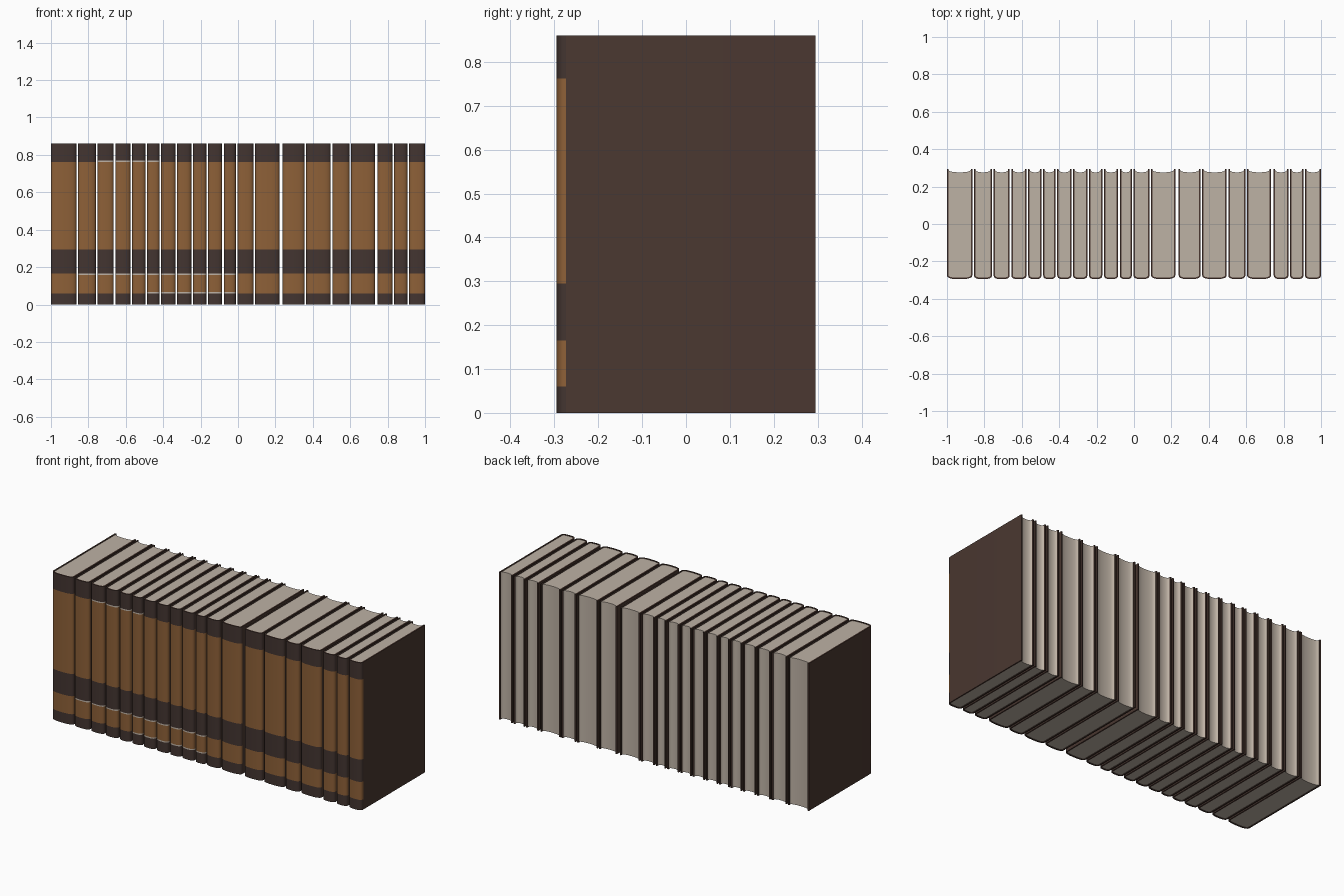
import bpy, bmesh
from math import sin, cos, pi, radians, copysign

if "Cube" in bpy.data.objects:
    bpy.data.objects.remove(bpy.data.objects["Cube"])


def material(name, rgb):
    m = bpy.data.materials.new(name)
    m.use_nodes = True
    m.diffuse_color = (*rgb, 1)
    m.node_tree.nodes["Principled BSDF"].inputs["Base Color"].default_value = (*rgb, 1)
    return m


COVER = material("cover brown", (0.069, 0.039, 0.030))
BAND = material("spine dark brown", (0.056, 0.035, 0.030))
LEATHER = material("spine tan", (0.270, 0.118, 0.039))
PAPER = material("paper cream", (0.515, 0.445, 0.376))

HEIGHT, BACK, SHOULDER, BULGE = 0.86, 0.295, -0.273, 0.022
BOARD, GAP, INSET, ARC = 0.008, 0.009, 0.003, 14

# Lines between neighbouring books, left to right
EDGES = [-1.0, -0.86, -0.755, -0.66, -0.57, -0.49, -0.415, -0.33, -0.245, -0.165, -0.08,
         -0.007, 0.087, 0.23, 0.36, 0.50, 0.60, 0.74, 0.83, 0.91, 1.0]
WIDE_GAPS = {0.23: 0.018, 0.74: 0.014}

# Spine heights: band limits with thin seams between them
LEVELS = [0, 0.06, 0.067, 0.158, 0.165, 0.295, 0.762, 0.769, HEIGHT]
LEATHER_ROWS = {2, 5}
SEAM_BOOKS = {1: range(5, 11), 3: range(1, 11), 6: range(2, 6)}


def spine_arc(w, depth):
    """Flattened rounded spine from the left shoulder to the right one."""
    pts = []
    for i in range(ARC + 1):
        a = pi - pi * i / ARC
        x = copysign(abs(cos(a)) ** 0.75, cos(a)) * w
        pts.append((x, SHOULDER - depth * abs(sin(a)) ** 0.75))
    return pts


def finish(bm, name, mats, x):
    bmesh.ops.recalc_face_normals(bm, faces=bm.faces)
    mesh = bpy.data.meshes.new(name)
    bm.to_mesh(mesh)
    bm.free()
    for m in mats:
        mesh.materials.append(m)
    ob = bpy.data.objects.new(name, mesh)
    ob.location.x = x
    bpy.context.collection.objects.link(ob)
    bpy.ops.object.select_all(action='DESELECT')
    ob.select_set(True)
    bpy.context.view_layer.objects.active = ob
    bpy.ops.object.shade_smooth_by_angle(angle=radians(35))


def row_material(row, book):
    if row in LEATHER_ROWS:
        return 2
    if row in SEAM_BOOKS:
        if book in SEAM_BOOKS[row]:
            return 3
        return 2 if row != 6 else 1
    return 1


def make_cover(book, w, x):
    """U-shaped binding: two boards joined by the banded spine."""
    outer = [(-w, BACK)] + spine_arc(w, BULGE) + [(w, BACK)]
    wi = w - BOARD
    inner = [(-wi, BACK)] + spine_arc(wi, BULGE - BOARD) + [(wi, BACK)]
    loop = outer + inner[::-1]
    n, k = len(loop), len(outer)
    bm = bmesh.new()
    rings = [[bm.verts.new((px, py, z)) for px, py in loop] for z in LEVELS]
    for row, (lo, hi) in enumerate(zip(rings, rings[1:])):
        for i in range(n):
            j = (i + 1) % n
            f = bm.faces.new((lo[i], lo[j], hi[j], hi[i]))
            if 0 < i < k - 2 and f.calc_center_median().y < -0.276:
                f.material_index = row_material(row, book)
    for ring in (rings[0], rings[-1]):
        for i in range(k - 1):
            bm.faces.new((ring[i], ring[i + 1], ring[n - 2 - i], ring[n - 1 - i]))
    finish(bm, f"book_cover_{book + 1}", [COVER, BAND, LEATHER, PAPER], x)


def make_pages(book, w, x):
    """Page block with a hollow fore edge."""
    wi = w - BOARD
    front = spine_arc(wi, BULGE - BOARD)
    fore = [(wi * cos(pi * i / 8), 0.288 - 0.012 * sin(pi * i / 8)) for i in range(9)]
    bm = bmesh.new()
    base = bm.faces.new([bm.verts.new((px, py, INSET)) for px, py in front + fore])
    top = bmesh.ops.extrude_face_region(bm, geom=[base])["geom"]
    verts = [v for v in top if isinstance(v, bmesh.types.BMVert)]
    bmesh.ops.translate(bm, verts=verts, vec=(0, 0, HEIGHT - 2 * INSET))
    finish(bm, f"book_pages_{book + 1}", [PAPER], x)


# Row of books
for book, (a, b) in enumerate(zip(EDGES, EDGES[1:])):
    left = a + (0 if book == 0 else WIDE_GAPS.get(a, GAP) / 2)
    right = b - (0 if b == EDGES[-1] else WIDE_GAPS.get(b, GAP) / 2)
    half, mid = (right - left) / 2, (left + right) / 2
    make_cover(book, half, mid)
    make_pages(book, half, mid)
